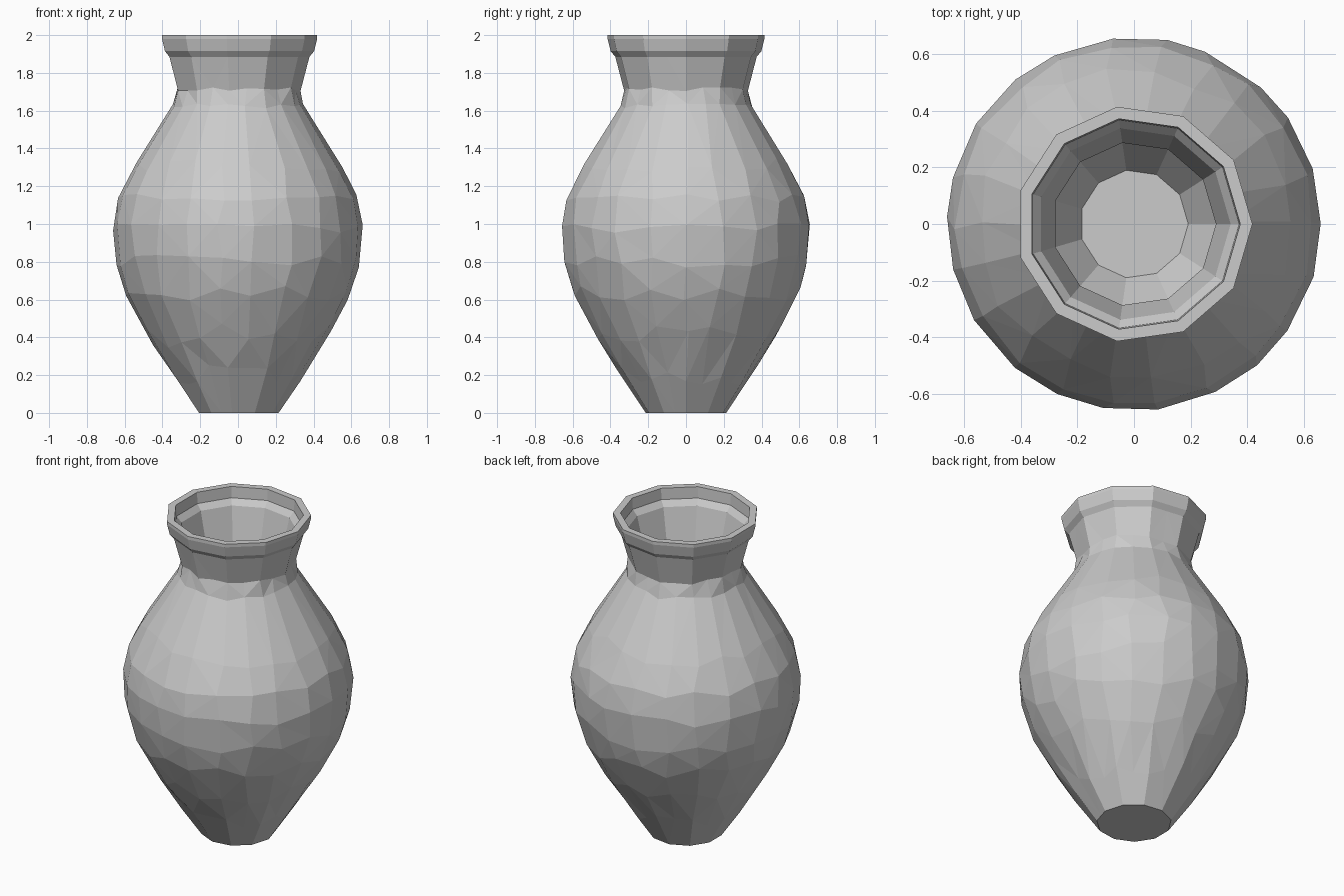
import bpy, bmesh, math, random

if "Cube" in bpy.data.objects:
    bpy.data.objects.remove(bpy.data.objects["Cube"])

random.seed(4)
N = 22                       # belly sides; coarse rings use half as many
FLAT = math.cos(2 * math.pi / N)

# (radius, height, coarse ring?, irregularity)
outer = [(0.215, 0.0, 1, 0), (0.352, 0.2, 1, .3), (0.475, 0.4, 0, .3),
         (0.603, 0.64, 0, .2), (0.648, 0.8, 0, .2), (0.663, 0.98, 0, .15),
         (0.635, 1.14, 0, .15), (0.553, 1.3, 0, .15), (0.345, 1.63, 0, .08),
         (0.33, 1.71, 1, .08), (0.378, 1.885, 1, 0), (0.403, 1.915, 1, 0),
         (0.419, 1.98, 1, 0), (0.419, 2.0, 1, 0)]
inner = [(0.376, 2.0, 1, 0), (0.372, 1.93, 1, 0), (0.342, 1.895, 1, 0),
         (0.29, 1.69, 1, 0), (0.305, 1.62, 0, 0), (0.515, 1.28, 0, 0),
         (0.595, 1.13, 0, 0), (0.62, 0.98, 0, 0), (0.605, 0.8, 0, 0),
         (0.56, 0.65, 0, 0), (0.435, 0.42, 0, 0), (0.31, 0.22, 1, 0),
         (0.192, 0.04, 1, 0)]
profile = outer + inner

bm = bmesh.new()
rings = []
for k, (r, z, coarse, loose) in enumerate(profile):
    ring = []
    for i in range(N):
        a = 2 * math.pi * i / N
        rr, zz = r, z
        if loose:            # slide points along the wall for uneven facets
            t = random.uniform(-loose, loose)
            r2, z2 = profile[k + 1 if t > 0 else k - 1][:2]
            rr += (r2 - r) * abs(t)
            zz += (z2 - z) * abs(t)
            if not coarse:
                a += random.uniform(-.04, .04)
        if coarse and i % 2:
            rr *= FLAT
        ring.append(bm.verts.new((rr * math.cos(a), rr * math.sin(a), zz)))
    rings.append(ring)

# walls, base and inside floor
for lo, hi in zip(rings, rings[1:]):
    for i in range(N):
        j = (i + 1) % N
        bm.faces.new((lo[i], lo[j], hi[j], hi[i]))
bm.faces.new(rings[0][::-1])
bm.faces.new(rings[-1])
bmesh.ops.triangulate(bm, faces=[f for f in bm.faces if len(f.verts) == 4],
                      quad_method='SHORT_EDGE')
bmesh.ops.recalc_face_normals(bm, faces=bm.faces)

mesh = bpy.data.meshes.new("vase")
bm.to_mesh(mesh)
bm.free()
bpy.context.collection.objects.link(bpy.data.objects.new("vase", mesh))
